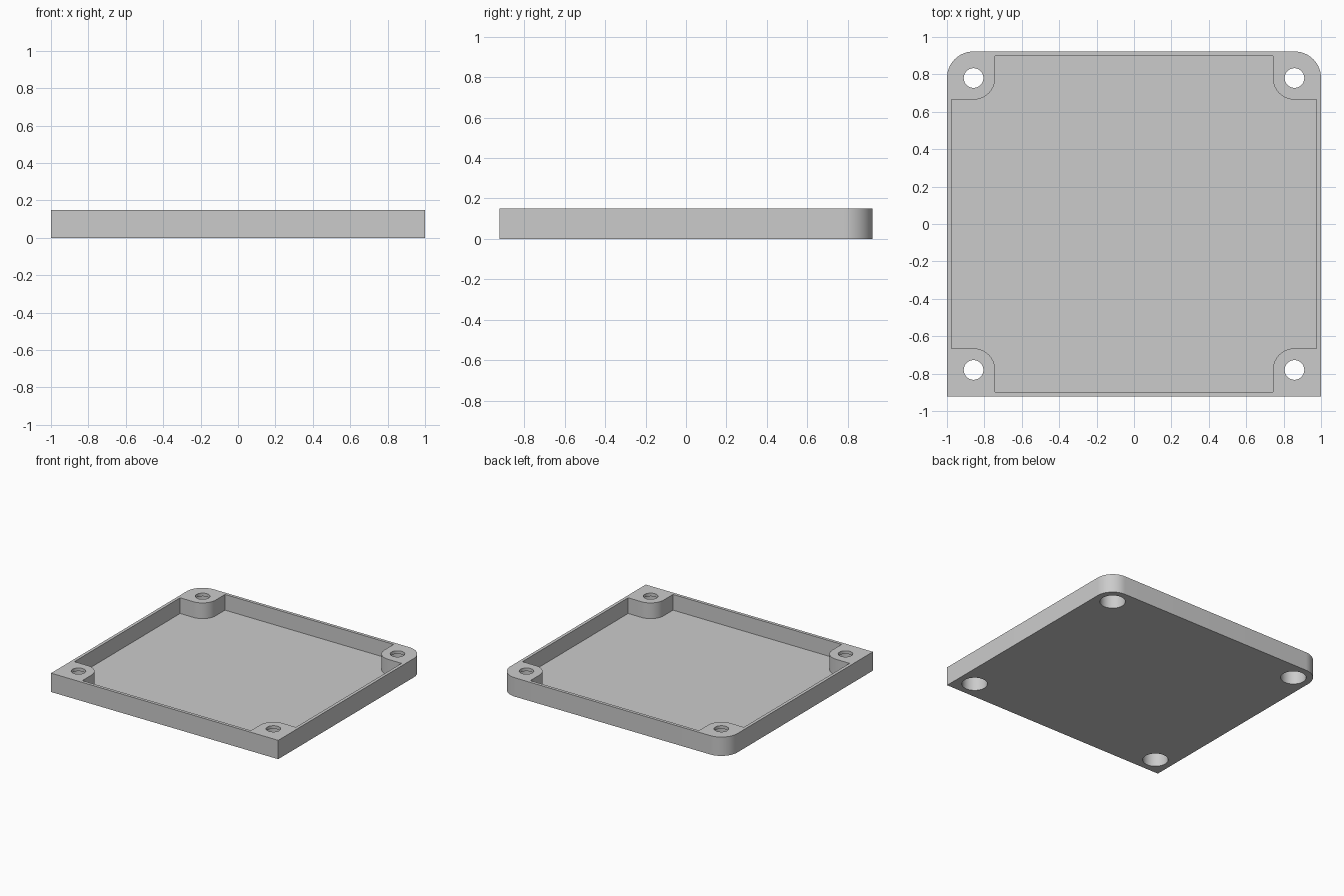
import bpy, bmesh
from math import pi, sin, cos, radians

cube = bpy.data.objects.get("Cube")
if cube:
    bpy.data.objects.remove(cube, do_unlink=True)

HX, HY, HEIGHT = 1.0, 0.9225, 0.15      # half width, half depth, height
WALL = 0.025                            # wall, floor and boss roof thickness
HOLE_X, HOLE_Y = 0.858, 0.7805          # screw hole centres
BOSS = 0.1155                           # boss radius around each hole
CORNER = HX - HOLE_X                    # outer corner radius

grey = bpy.data.materials.new("plain grey")
grey.use_nodes = True
COLOUR = (0.6, 0.6, 0.6, 1)
grey.diffuse_color = COLOUR
grey.node_tree.nodes["Principled BSDF"].inputs["Base Color"].default_value = COLOUR


def arc(cx, cy, r, start, end, n=16):
    return [(cx + r * cos(radians(start + (end - start) * i / n)),
             cy + r * sin(radians(start + (end - start) * i / n)))
            for i in range(n + 1)]


def prism(name, outline, z0, z1):
    bm = bmesh.new()
    face = bm.faces.new([bm.verts.new((x, y, z0)) for x, y in outline])
    top = bmesh.ops.extrude_face_region(bm, geom=[face])["geom"]
    bmesh.ops.translate(bm, vec=(0, 0, z1 - z0),
                        verts=[v for v in top if isinstance(v, bmesh.types.BMVert)])
    bmesh.ops.recalc_face_normals(bm, faces=bm.faces)
    mesh = bpy.data.meshes.new(name)
    bm.to_mesh(mesh)
    bm.free()
    mesh.materials.append(grey)
    obj = bpy.data.objects.new(name, mesh)
    bpy.context.collection.objects.link(obj)
    return obj


def cut(target, cutter):
    bpy.context.view_layer.objects.active = target
    mod = target.modifiers.new("cut", "BOOLEAN")
    mod.operation, mod.solver, mod.object = "DIFFERENCE", "EXACT", cutter
    bpy.ops.object.modifier_apply(modifier=mod.name)
    bpy.data.objects.remove(cutter, do_unlink=True)


# Tray body: square front corners, rounded back corners
outline = [(-HX, -HY), (HX, -HY)]
outline += arc(HOLE_X, HOLE_Y, CORNER, 0, 90)
outline += arc(-HOLE_X, HOLE_Y, CORNER, 90, 180)
tray = prism("enclosure_tray", outline, 0, HEIGHT)

# Cavity: a rectangle with a rounded notch left for each corner boss
ix, iy = HX - WALL, HY - WALL
notch = [(ix, HOLE_Y - BOSS)] + arc(HOLE_X, HOLE_Y, BOSS, 270, 180) + [(HOLE_X - BOSS, iy)]
mirrored = [(-x, y) for x, y in reversed(notch)]
upper = notch + mirrored
cavity = upper + [(-x, -y) for x, y in upper]
cut(tray, prism("cavity_cutter", cavity, WALL, HEIGHT + 0.1))

# Screw holes, each with a wide counterbore from below
for sx in (-1, 1):
    for sy in (-1, 1):
        for radius, z0, z1 in ((0.0925, -0.1, HEIGHT - WALL), (0.0525, 0.05, HEIGHT + 0.1)):
            ring = arc(sx * HOLE_X, sy * HOLE_Y, radius, 0, 360, 48)[:-1]
            cut(tray, prism("hole_cutter", ring, z0, z1))

bpy.ops.object.select_all(action="DESELECT")
tray.select_set(True)
bpy.context.view_layer.objects.active = tray
bpy.ops.object.shade_smooth_by_angle(angle=radians(30))
